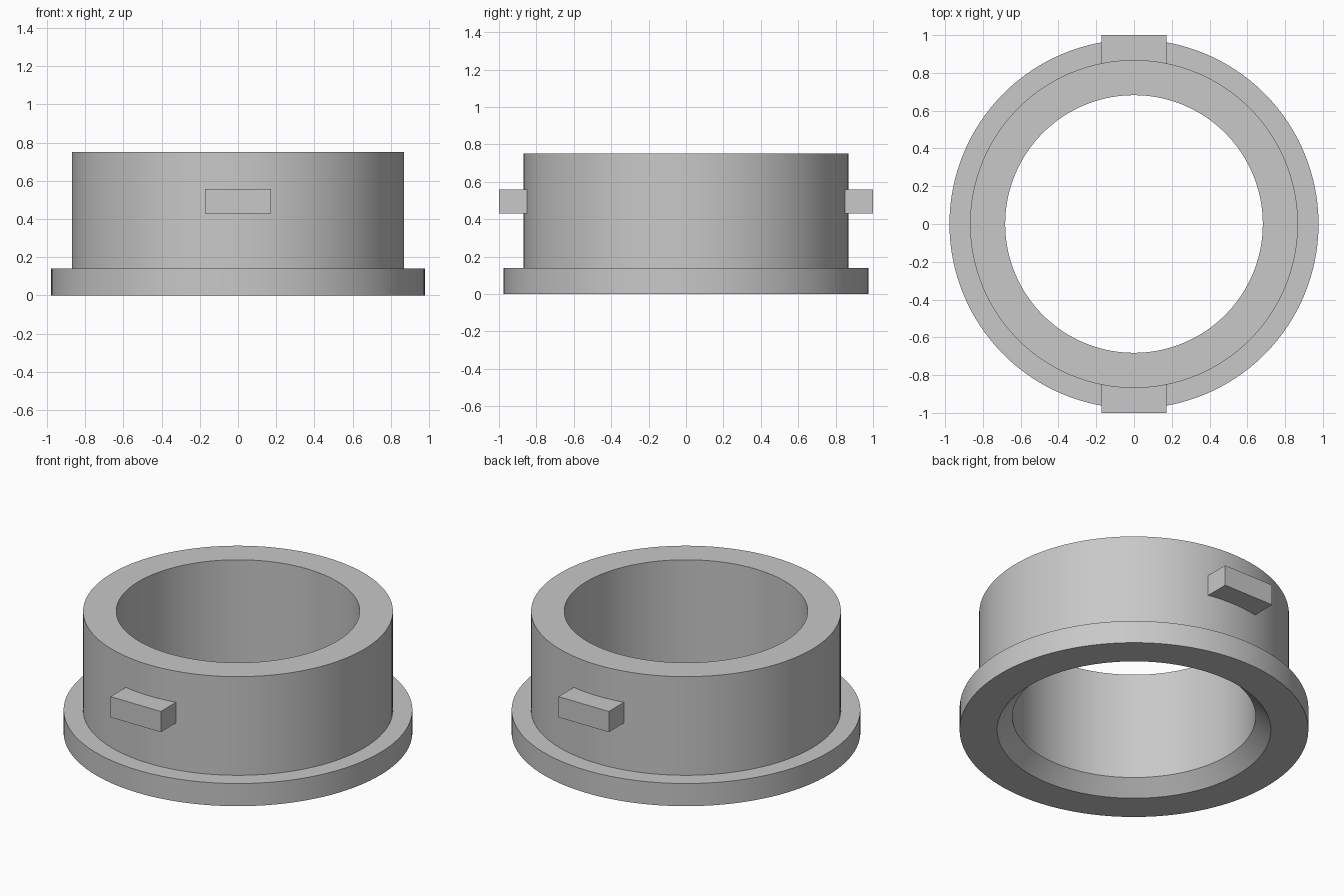
import bpy, bmesh, math
from mathutils import Matrix

cube = bpy.data.objects.get("Cube")
if cube:
    bpy.data.objects.remove(cube, do_unlink=True)

GREY = (0.58, 0.58, 0.58, 1)
grey = bpy.data.materials.new("plain_grey")
grey.use_nodes = True
grey.diffuse_color = GREY
grey.node_tree.nodes["Principled BSDF"].inputs["Base Color"].default_value = GREY

TUBE_R, BORE_R, HEIGHT = 0.868, 0.682, 0.75
FLANGE_R, FLANGE_H = 0.977, 0.14
CHAMFER = 0.085
SEGMENTS = 128


def add_object(name, bm):
    bmesh.ops.recalc_face_normals(bm, faces=bm.faces)
    mesh = bpy.data.meshes.new(name)
    bm.to_mesh(mesh)
    bm.free()
    mesh.materials.append(grey)
    obj = bpy.data.objects.new(name, mesh)
    bpy.context.collection.objects.link(obj)
    return obj


# Flanged collar: closed profile spun around z, chamfered at the bore entry
profile = [(BORE_R + CHAMFER, 0), (FLANGE_R, 0), (FLANGE_R, FLANGE_H),
           (TUBE_R, FLANGE_H), (TUBE_R, HEIGHT), (BORE_R, HEIGHT),
           (BORE_R, CHAMFER)]
bm = bmesh.new()
verts = [bm.verts.new((r, 0, z)) for r, z in profile]
edges = [bm.edges.new((verts[i - 1], v)) for i, v in enumerate(verts)]
bmesh.ops.spin(bm, geom=verts + edges, cent=(0, 0, 0), axis=(0, 0, 1),
               angle=math.tau, steps=SEGMENTS, use_merge=True)
bmesh.ops.remove_doubles(bm, verts=bm.verts, dist=0.0001)
collar = add_object("flanged_collar", bm)
bpy.context.view_layer.objects.active = collar
collar.select_set(True)
bpy.ops.object.shade_smooth_by_angle(angle=math.radians(30))

# Locking lugs at front and back, rooted inside the tube wall
LUG_W, LUG_LOW, LUG_HIGH, LUG_ROOT = 0.344, 0.43, 0.558, 0.8
for name, side in (("front_lug", -1), ("back_lug", 1)):
    bm = bmesh.new()
    place = Matrix.Translation((0, side * (1 + LUG_ROOT) / 2, (LUG_LOW + LUG_HIGH) / 2))
    size = Matrix.Diagonal((LUG_W, 1 - LUG_ROOT, LUG_HIGH - LUG_LOW, 1))
    bmesh.ops.create_cube(bm, size=1, matrix=place @ size)
    add_object(name, bm)
